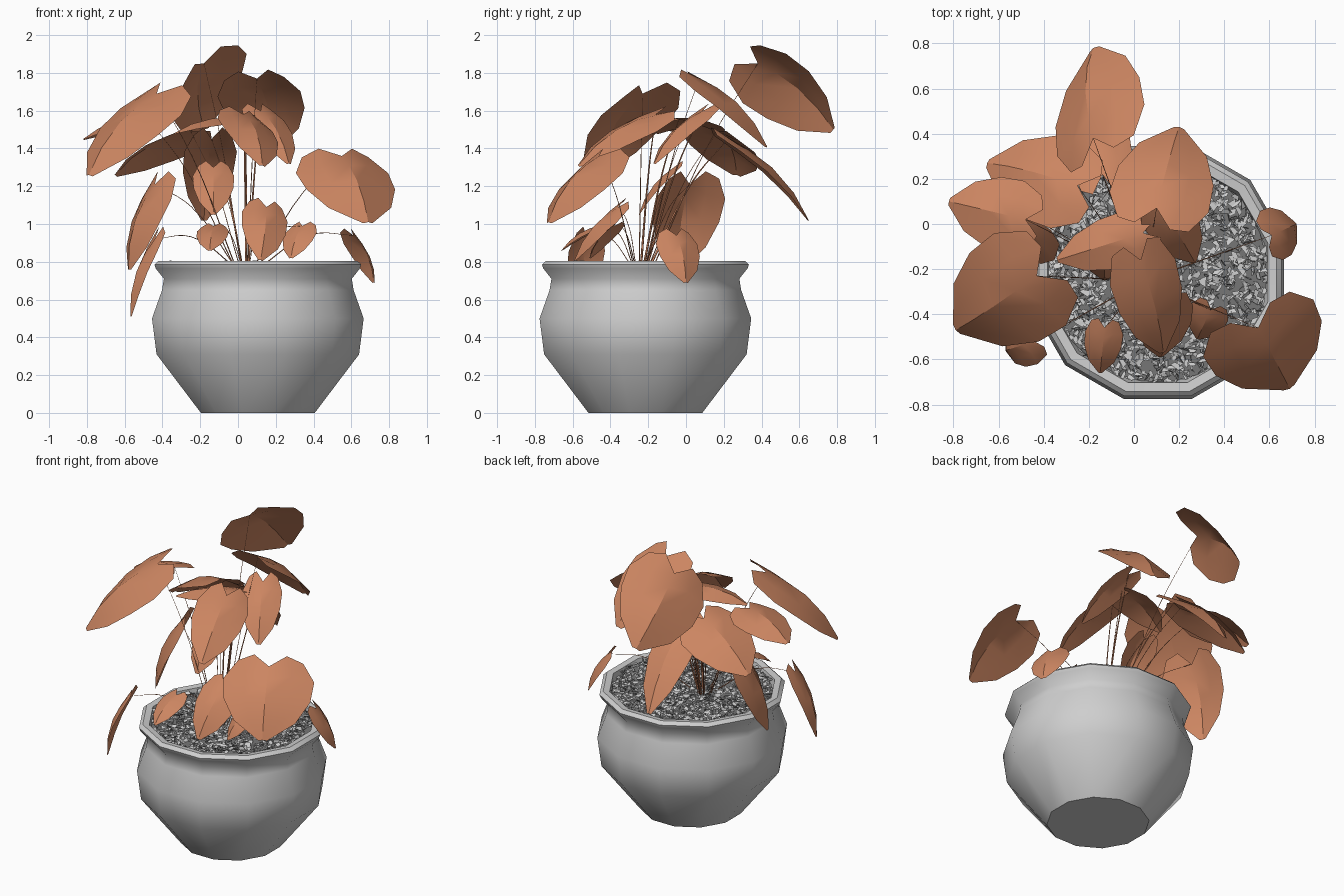
import bpy, bmesh, math, random
from mathutils import Vector, Matrix

random.seed(4)
cube = bpy.data.objects.get("Cube")
if cube:
    bpy.data.objects.remove(cube, do_unlink=True)


def material(name, color):
    mat = bpy.data.materials.new(name)
    mat.use_nodes = True
    mat.diffuse_color = (*color, 1)
    mat.node_tree.nodes["Principled BSDF"].inputs["Base Color"].default_value = (*color, 1)
    return mat


CLAY = material("grey clay", (0.62, 0.62, 0.62))
EARTH = material("dark soil", (0.18, 0.18, 0.18))
LEAF = material("copper leaf", (0.6, 0.235, 0.12))

POT = Vector((0.105, -0.215, 0))
SIDES = 12


def finish(bm, name, mat, angle=None):
    mesh = bpy.data.meshes.new(name)
    bm.to_mesh(mesh)
    bm.free()
    obj = bpy.data.objects.new(name, mesh)
    bpy.context.collection.objects.link(obj)
    mesh.materials.append(mat)
    if angle:
        bpy.ops.object.select_all(action='DESELECT')
        obj.select_set(True)
        bpy.context.view_layer.objects.active = obj
        bpy.ops.object.shade_smooth_by_angle(angle=math.radians(angle))


# Pot: a turned profile, from the foot up and over the rounded rim
def build_pot():
    profile = [(0.312, 0), (0.555, 0.31), (0.58, 0.5), (0.525, 0.65), (0.515, 0.71),
               (0.56, 0.765), (0.567, 0.785), (0.545, 0.805), (0.505, 0.8), (0.49, 0.73)]
    bm = bmesh.new()
    rings = []
    for r, z in profile:
        turn = [math.tau * (i + 0.5) / SIDES for i in range(SIDES)]
        rings.append([bm.verts.new(POT + Vector((r * math.cos(a), r * math.sin(a), z)))
                      for a in turn])
    for low, high in zip(rings, rings[1:]):
        for i in range(SIDES):
            j = (i + 1) % SIDES
            bm.faces.new((low[i], low[j], high[j], high[i]))
    bm.faces.new(rings[0][::-1])
    finish(bm, "pot", CLAY, 50)


# Soil bed with loose chips strewn over it
def build_soil():
    bm = bmesh.new()
    bmesh.ops.create_circle(bm, cap_ends=True, segments=SIDES, radius=0.5,
                            matrix=Matrix.Translation(POT + Vector((0, 0, 0.765))))
    finish(bm, "soil", EARTH)
    bm = bmesh.new()
    for _ in range(2000):
        r, a = 0.485 * math.sqrt(random.random()), random.uniform(0, math.tau)
        centre = POT + Vector((r * math.cos(a), r * math.sin(a), random.uniform(0.768, 0.795)))
        tilt = Matrix.Rotation(random.gauss(0, 0.95), 3, 'X')
        spin = Matrix.Rotation(random.uniform(0, math.tau), 3, 'Z')
        size = random.uniform(0.012, 0.027)
        corners = [(-1, -0.4, 0), (0.9, -0.5, 0), (0.5, 0.5, 0), (-0.5, 0.4, 0)]
        pts = [centre + spin @ tilt @ (Vector(c) * size) for c in corners]
        bm.faces.new([bm.verts.new(p) for p in pts])
    finish(bm, "soil_chips", CLAY)


# Leaf: a heart-shaped sheet folded on its midrib and arched to the tip
def build_leaf(name, base, tip, width, roll):
    base, tip = Vector(base), Vector(tip)
    axis = tip - base
    length = axis.length
    axis.normalize()
    side = axis.cross(Vector((0, 0, 1))).normalized()
    side = Matrix.Rotation(math.radians(roll), 3, axis) @ side
    normal = side.cross(axis)
    rows = [(0, 0.72), (0.2, 1), (0.45, 0.96), (0.74, 0.68), (1, 0.1)]
    bm = bmesh.new()
    grid = []
    for u, half in rows:
        line = []
        for v in (-1, -0.5, 0, 0.5, 1):
            lobe = {0: 0, 0.5: -0.17, 1: -0.1}[abs(v)] * (1 - u) ** 3
            lift = 0.4 * u * (1 - u) * length - 0.16 * abs(v) * half * width
            line.append(bm.verts.new(base + axis * (u + lobe) * length
                                     + side * v * half * width / 2 + normal * lift))
        grid.append(line)
    for a, b in zip(grid, grid[1:]):
        for i in range(4):
            bm.faces.new((a[i], a[i + 1], b[i + 1], b[i]))
    finish(bm, name, LEAF, 25)


# Stem: a fine curve from the soil that bends over into the leaf base
def build_stem(name, base, thick):
    base = Vector(base)
    root = Vector((0.04, -0.22, 0.77)) + Vector((base.x, base.y, 0)) * 0.12
    bend = root.lerp(base, 0.55) + Vector((0, 0, 0.08))
    data = bpy.data.curves.new(name, 'CURVE')
    data.dimensions = '3D'
    data.bevel_depth = thick
    data.bevel_resolution = 0
    data.resolution_u = 5
    data.use_fill_caps = True
    spline = data.splines.new('BEZIER')
    spline.bezier_points.add(2)
    for point, co, r in zip(spline.bezier_points, (root, bend, base), (1.6, 1, 0.5)):
        point.co = co
        point.radius = r
        point.handle_left_type = point.handle_right_type = 'AUTO'
    data.materials.append(LEAF)
    bpy.context.collection.objects.link(bpy.data.objects.new(name, data))


# name, notch, tip, width, roll about the midrib
LEAVES = [
    ("crown_back", (-.18, .38, 1.85), (-.18, .78, 1.5), .52, -42),
    ("crown_right", (.1, .07, 1.77), (.2, .43, 1.41), .45, -5),
    ("left_front", (-.43, -.23, 1.69), (-.79, -.47, 1.26), .52, -6),
    ("left_side", (-.48, .02, 1.56), (-.82, .1, 1.45), .33, 0),
    ("left_back", (-.25, .17, 1.49), (-.65, .27, 1.26), .42, 14),
    ("middle_back", (-.14, .22, 1.45), (-.18, .65, 1.02), .28, 0),
    ("middle_front", (.03, -.16, 1.58), (.13, -.57, 1.31), .32, -15),
    ("middle_right", (.12, .09, 1.6), (.27, -.17, 1.32), .24, 0),
    ("middle_left", (.04, -.04, 1.55), (-.34, -.16, 1.48), .24, 0),
    ("inner_front", (-.13, -.06, 1.3), (-.13, -.25, 1.05), .22, 0),
    ("right_front", (.55, -.46, 1.36), (.69, -.73, 1.01), .55, 0),
    ("low_front", (.15, -.36, 1.09), (.12, -.59, .81), .25, -20),
    ("low_left", (-.44, .02, 1.21), (-.58, -.04, .76), .4, 0),
    ("low_corner", (-.44, -.52, .92), (-.57, -.56, .51), .2, 0),
    ("low_right", (.61, -.05, .94), (.72, 0, .69), .24, 0),
    ("small_left", (-.13, -.46, .99), (-.15, -.66, .86), .17, 0),
    ("small_right", (.34, -.38, .99), (.28, -.51, .82), .18, 0),
]

build_pot()
build_soil()
for name, notch, tip, width, roll in LEAVES:
    build_leaf(name + "_leaf", notch, tip, width, roll)
    build_stem(name + "_stem", notch, 0.004 if "middle" in name else 0.002)
